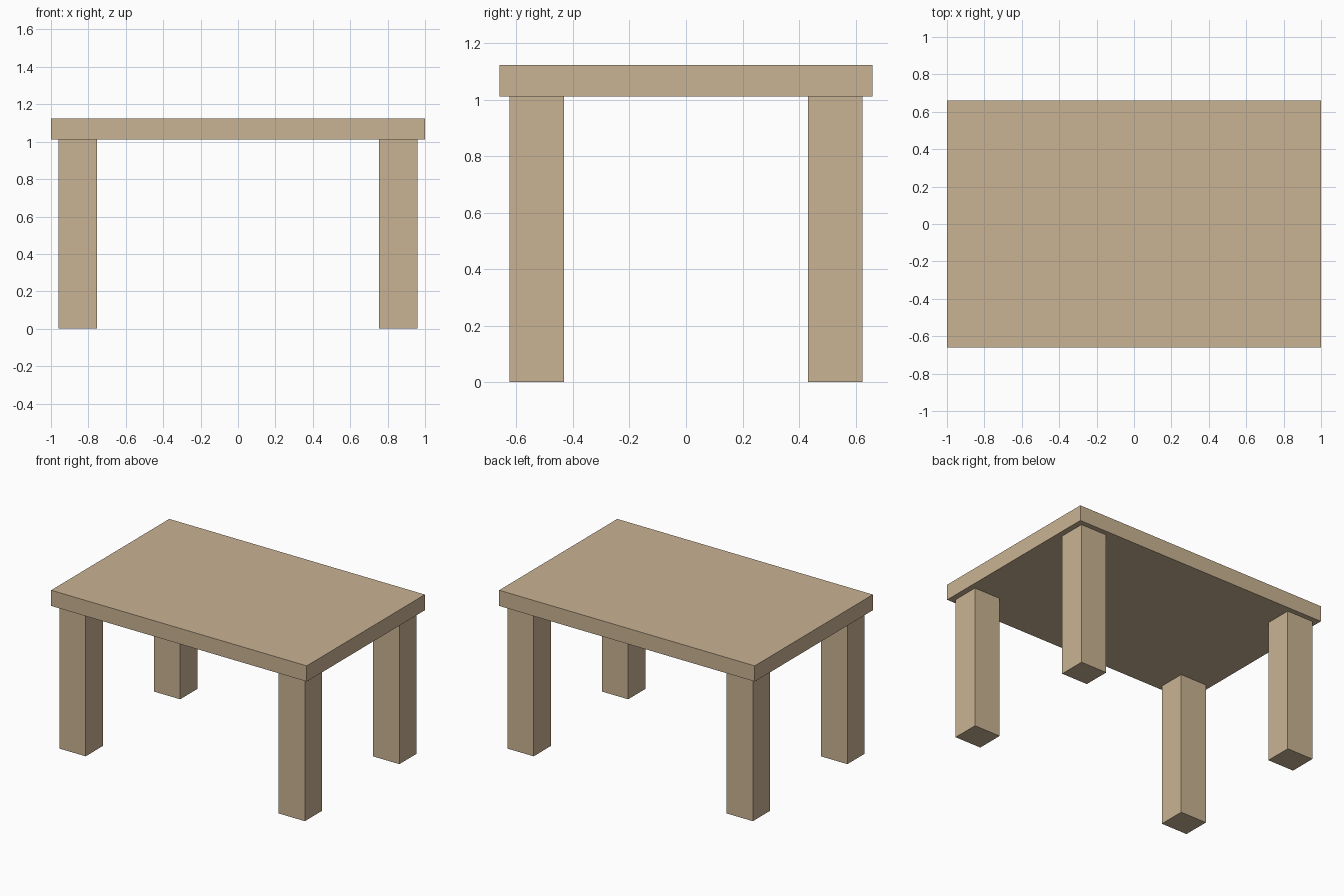
import bpy

if "Cube" in bpy.data.objects:
    bpy.data.objects.remove(bpy.data.objects["Cube"])

# One flat wood colour
wood = bpy.data.materials.new("light_wood")
wood.diffuse_color = (0.584, 0.451, 0.292, 1.0)
wood.use_nodes = True
wood.node_tree.nodes["Principled BSDF"].inputs["Base Color"].default_value = wood.diffuse_color


def box(name, lo, hi):
    """Axis-aligned box from its low and high corners."""
    center = [(a + b) / 2 for a, b in zip(lo, hi)]
    bpy.ops.mesh.primitive_cube_add(size=1, location=center)
    obj = bpy.context.object
    obj.name = name
    obj.scale = [b - a for a, b in zip(lo, hi)]
    bpy.ops.object.transform_apply(location=False, rotation=False, scale=True)
    obj.data.materials.append(wood)
    return obj


UNDERSIDE, TOP = 1.012, 1.123

# Table top
box("table_top", (-1, -0.66, UNDERSIDE), (1, 0.66, TOP))

# Four legs, set in slightly from the corners
for side, sx in (("left", -1), ("right", 1)):
    for end, sy in (("front", -1), ("back", 1)):
        xs = sorted((sx * 0.755, sx * 0.96))
        ys = sorted((sy * 0.432, sy * 0.624))
        box(f"{end}_{side}_leg", (xs[0], ys[0], 0), (xs[1], ys[1], UNDERSIDE))
